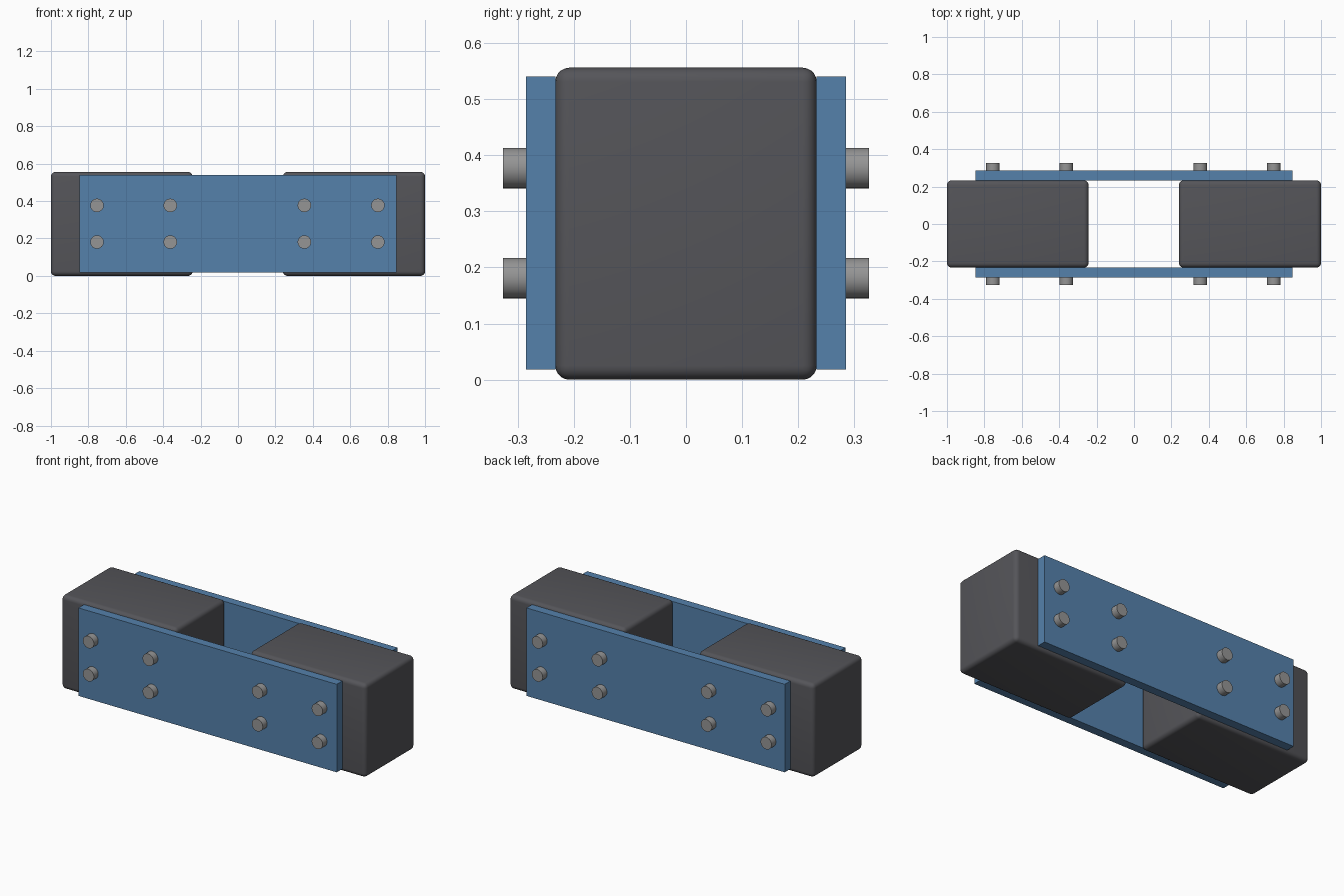
import bpy, bmesh, math
from mathutils import Matrix

if "Cube" in bpy.data.objects:
    bpy.data.objects.remove(bpy.data.objects["Cube"])


def material(name, rgb):
    m = bpy.data.materials.new(name)
    m.diffuse_color = (*rgb, 1)
    m.use_nodes = True
    m.node_tree.nodes["Principled BSDF"].inputs["Base Color"].default_value = m.diffuse_color
    return m


RUBBER = material("dark_grey", (0.09, 0.09, 0.10))
BLUE = material("blue", (0.09, 0.22, 0.41))
STEEL = material("steel_grey", (0.30, 0.30, 0.30))


def finish(name, bm, mat):
    me = bpy.data.meshes.new(name)
    bm.to_mesh(me)
    bm.free()
    me.materials.append(mat)
    ob = bpy.data.objects.new(name, me)
    bpy.context.collection.objects.link(ob)
    return ob


def smooth(ob, angle):
    bpy.ops.object.select_all(action='DESELECT')
    ob.select_set(True)
    bpy.context.view_layer.objects.active = ob
    bpy.ops.object.shade_smooth_by_angle(angle=math.radians(angle))


def box(name, lo, hi, mat, bevel=0):
    bm = bmesh.new()
    size = [b - a for a, b in zip(lo, hi)]
    mid = [(a + b) / 2 for a, b in zip(lo, hi)]
    bmesh.ops.create_cube(bm, size=1, matrix=Matrix.Translation(mid) @ Matrix.Diagonal((*size, 1)))
    if bevel:
        bmesh.ops.bevel(bm, geom=bm.edges[:], offset=bevel, segments=5,
                        profile=0.5, affect='EDGES')
    ob = finish(name, bm, mat)
    if bevel:
        smooth(ob, 35)
    return ob


def pin(name, x, z, radius, length, mat):
    bm = bmesh.new()
    bmesh.ops.create_cone(bm, cap_ends=True, segments=32, radius1=radius, radius2=radius,
                          depth=length,
                          matrix=Matrix.Translation((x, 0, z)) @ Matrix.Rotation(math.pi / 2, 4, 'X'))
    smooth(finish(name, bm, mat), 35)


# Two rounded end blocks
box("left_block", (-1, -0.233, 0), (-0.243, 0.233, 0.556), RUBBER, 0.025)
box("right_block", (0.24, -0.233, 0), (1, 0.233, 0.556), RUBBER, 0.025)

# Side plates joining the blocks
for side, s in (("front", -1), ("back", 1)):
    y0, y1 = sorted((s * 0.233, s * 0.285))
    box(side + "_plate", (-0.848, y0, 0.018), (0.848, y1, 0.54), BLUE)

# Pins running through plates and blocks
for i, x in enumerate((-0.754, -0.362, 0.355, 0.748)):
    for row, z in (("lower", 0.181), ("upper", 0.377)):
        pin(f"{row}_pin_{i + 1}", x, z, 0.036, 0.652, STEEL)
